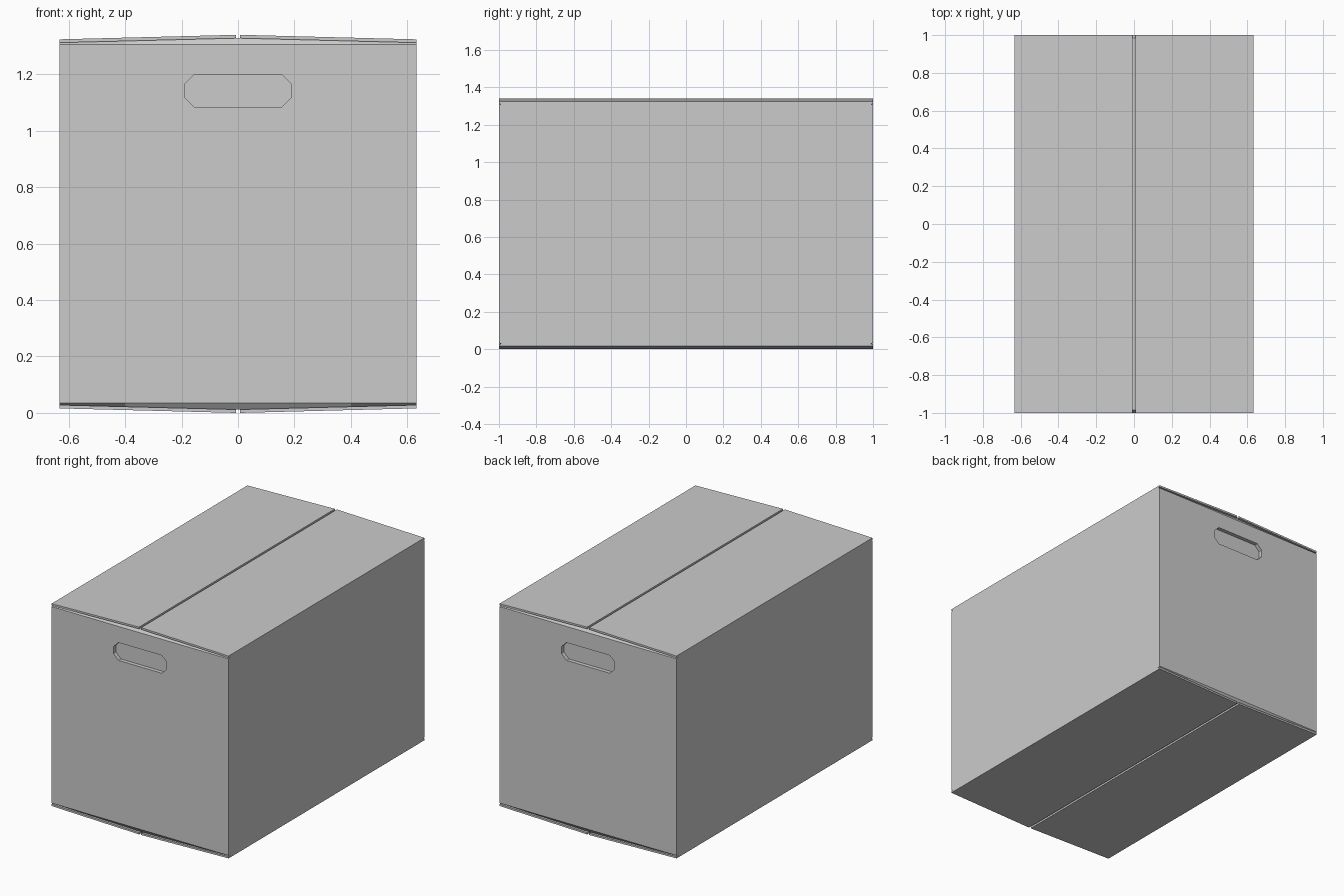
import bpy, bmesh

if "Cube" in bpy.data.objects:
    bpy.data.objects.remove(bpy.data.objects["Cube"])

W, H, MID = 0.633, 1.34, 0.67      # half width, height, mid height
XS = [-W, -0.4, 0.0, 0.4, W]


def make_object(name, bm):
    bmesh.ops.recalc_face_normals(bm, faces=bm.faces)
    mesh = bpy.data.meshes.new(name)
    bm.to_mesh(mesh)
    bm.free()
    ob = bpy.data.objects.new(name, mesh)
    bpy.context.collection.objects.link(ob)
    return ob


def loft(name, rings):
    """Join closed rings of 3D points in order and cap both ends."""
    bm = bmesh.new()
    loops = [[bm.verts.new(p) for p in ring] for ring in rings]
    n = len(loops[0])
    for a, b in zip(loops, loops[1:]):
        for i in range(n):
            j = (i + 1) % n
            bm.faces.new((a[i], a[j], b[j], b[i]))
    bm.faces.new(loops[0])
    bm.faces.new(loops[-1])
    return make_object(name, bm)


def extrude_y(name, profile, y0, y1):
    return loft(name, [[(x, y, z) for x, z in profile] for y in (y0, y1)])


def body_ring(y, rise):
    """Cross-section whose top and bottom bulge by the given heights."""
    top = [(x, y, 1.305 + r) for x, r in zip(XS, rise)]
    bottom = [(x, y, H - z) for x, _, z in reversed(top)]
    return top + bottom


# Carton body: minor flaps fold inwards at both ends and bow up to the seam
flat = [0] * 5
bowed = [0.008, 0.015, 0.023, 0.015, 0.008]
body = loft("carton_body", [body_ring(-1, flat), body_ring(-0.985, bowed),
                            body_ring(0.985, bowed), body_ring(1, flat)])

# Recessed hand holds in both end panels
hx, z0, z1, c = 0.19, 1.085, 1.2, 0.035
octagon = [(-hx + c, z0), (hx - c, z0), (hx, z0 + c), (hx, z1 - c),
           (hx - c, z1), (-hx + c, z1), (-hx, z1 - c), (-hx, z0 + c)]
for side, label in ((-1, "front"), (1, "back")):
    cutter = extrude_y(label + "_handle_cutter", octagon, side * 0.975, side * 1.05)
    cutter.hide_render = True
    cutter.hide_viewport = True
    cut = body.modifiers.new(label + "_handle", 'BOOLEAN')
    cut.operation = 'DIFFERENCE'
    cut.solver = 'EXACT'
    cut.object = cutter

# Four major flaps meeting at the centre seams
flap = [(0.007, 1.328), (W, 1.312), (W, 1.324), (0.007, H)]
for s, side in ((-1, "left"), (1, "right")):
    extrude_y("top_flap_" + side, [(s * x, z) for x, z in flap], -1, 1)
    extrude_y("bottom_flap_" + side, [(s * x, H - z) for x, z in flap], -1, 1)
